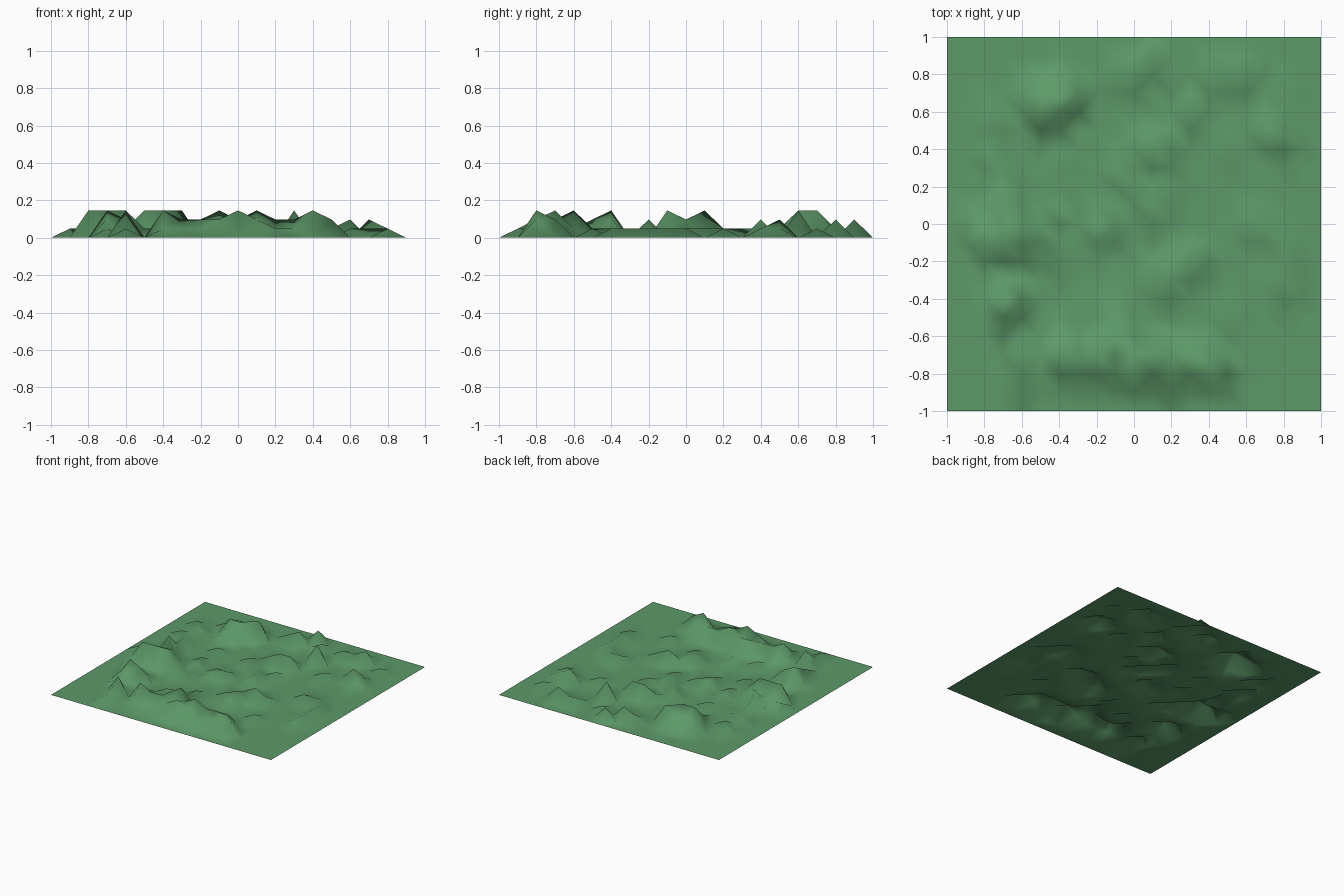
import bpy, bmesh, random

if "Cube" in bpy.data.objects:
    bpy.data.objects.remove(bpy.data.objects["Cube"])

random.seed(11)
CELLS, STEP, LEVEL = 20, 0.1, 0.0487   # 20 x 20 tile, heights in whole levels
height = {}


def raise_to(level, points):
    """Lift grid points (units of 0.1) to at least the given level."""
    for p in points:
        height[p] = max(level, height.get(p, 0))


# low random rubble away from the rim
raise_to(1, [(x, y) for x in range(-8, 9) for y in range(-6, 9)
             if random.random() < 0.2])

# foot and body of the long front ridge
raise_to(1, [(x, -8) for x in range(-4, 6)])
raise_to(2, [(x, -7) for x in range(-3, 5)])

# small hillocks on the rim and flanks
raise_to(1, [(-9, 0), (-6, -8), (-6, -9), (2, -9), (-8, 0), (-7, 0), (8, -2)])

# shoulders
raise_to(2, [(-1, -8), (1, -8), (5, -8), (-7, -5), (-6, -4), (-6, 0), (-5, 7),
             (-4, 7), (0, 8), (1, 9), (1, 4), (2, 4), (6, 8), (7, 5), (3, -2)])

# summits
raise_to(3, [(0, -8), (4, -8), (-6, -7), (-4, -7), (1, -7), (-1, -6), (-7, -4),
             (-8, -1), (-7, -1), (-6, -1), (-7, 1), (-5, 6), (-4, 6), (-3, 7), (3, 6)])

# terrain sheet
mesh = bpy.data.meshes.new("terrain")
bm = bmesh.new()
bmesh.ops.create_grid(bm, x_segments=CELLS, y_segments=CELLS, size=1)
for v in bm.verts:
    key = (round(v.co.x / STEP), round(v.co.y / STEP))
    v.co.z = height.get(key, 0) * LEVEL
bmesh.ops.triangulate(bm, faces=bm.faces[:], quad_method='SHORT_EDGE')
for f in bm.faces:
    f.smooth = True
bm.to_mesh(mesh)
bm.free()
terrain = bpy.data.objects.new("terrain", mesh)
bpy.context.collection.objects.link(terrain)

# grass colour
grass = bpy.data.materials.new("grass")
grass.diffuse_color = (0.11, 0.32, 0.14, 1)
grass.use_nodes = True
grass.node_tree.nodes["Principled BSDF"].inputs["Base Color"].default_value = grass.diffuse_color
mesh.materials.append(grass)
